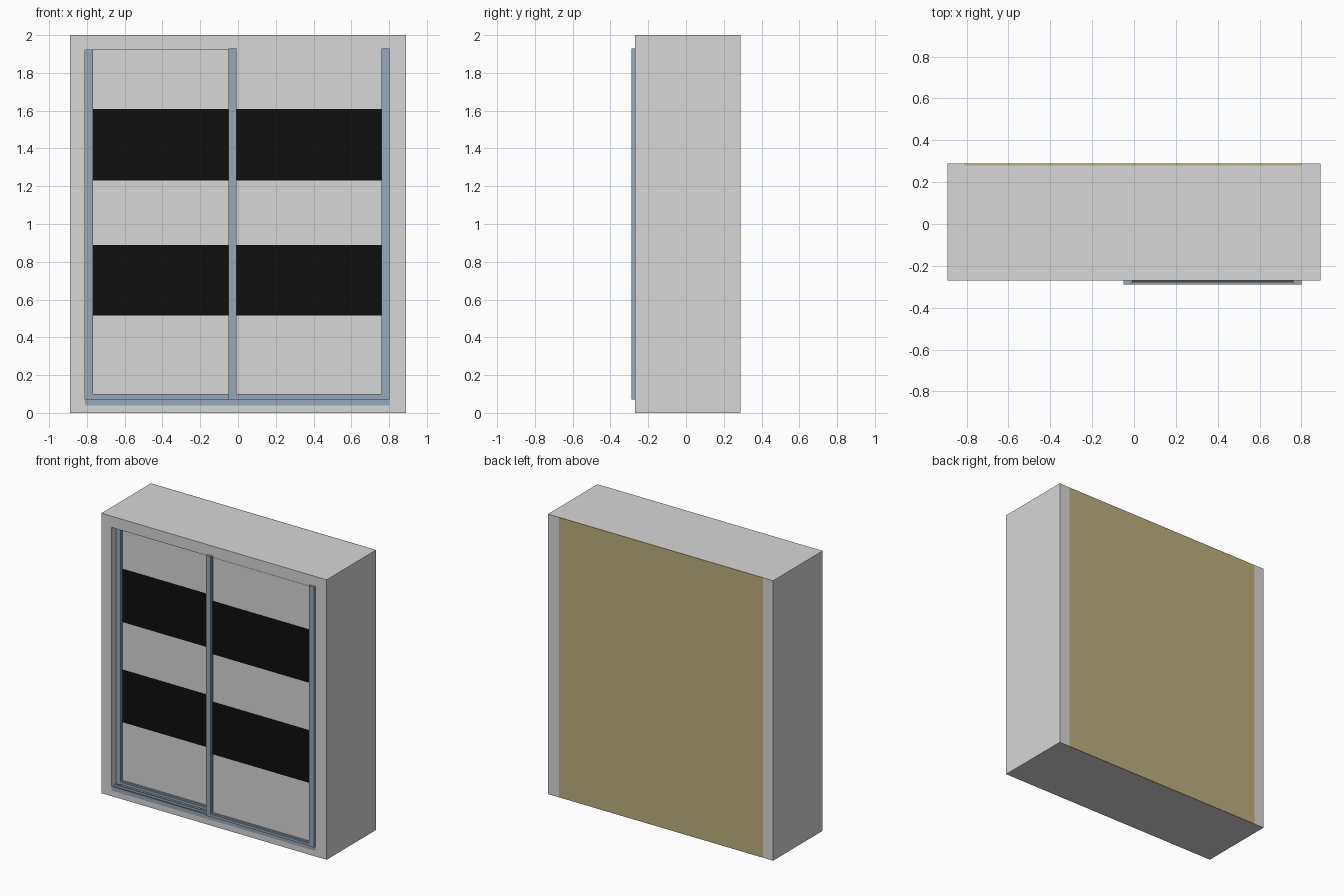
import bpy
import bmesh

if "Cube" in bpy.data.objects:
    bpy.data.objects.remove(bpy.data.objects["Cube"], do_unlink=True)


def material(name, rgb):
    m = bpy.data.materials.new(name)
    m.use_nodes = True
    m.diffuse_color = (*rgb, 1)
    node = next(n for n in m.node_tree.nodes if n.type == "BSDF_PRINCIPLED")
    node.inputs["Base Color"].default_value = (*rgb, 1)
    return m


GREY = material("light grey", (0.68, 0.68, 0.68))
BLACK = material("black", (0.0045, 0.0045, 0.0045))
STEEL = material("blue grey metal", (0.31, 0.39, 0.48))
TAN = material("tan board", (0.51, 0.43, 0.216))


def box(name, x, y, z, mat):
    """Axis-aligned box from (low, high) ranges."""
    bm = bmesh.new()
    bmesh.ops.create_cube(bm, size=1)
    for v in bm.verts:
        v.co = [r[0] if c < 0 else r[1] for c, r in zip(v.co, (x, y, z))]
    mesh = bpy.data.meshes.new(name)
    bm.to_mesh(mesh)
    bm.free()
    mesh.materials.append(mat)
    ob = bpy.data.objects.new(name, mesh)
    bpy.context.collection.objects.link(ob)
    return ob


W, IN_L, IN_R = 0.89, -0.81, 0.803      # outer half width, opening sides
FRONT, BACK, BOARD = -0.271, 0.288, 0.28
FLOOR, CEIL, TOP = 0.04, 1.92, 2.0

# Carcass: two sides, base, top and back board
box("right_side", (-W, IN_L), (FRONT, BACK), (0, TOP), GREY)
box("left_side", (IN_R, W), (FRONT, BACK), (0, TOP), GREY)
box("base", (IN_L, IN_R), (FRONT, BOARD), (0, FLOOR), GREY)
box("top", (IN_L, IN_R), (FRONT, BOARD), (CEIL, TOP), GREY)
box("back_board", (IN_L, IN_R), (BOARD, BACK), (0, TOP), TAN)

# Bottom track with guide ridges
box("bottom_track", (IN_L, IN_R), (FRONT, -0.17), (FLOOR, 0.055), STEEL)
for i, y in enumerate((FRONT, -0.235, -0.18)):
    box(f"track_ridge_{i + 1}", (IN_L, IN_R), (y, y + 0.008), (FLOOR, 0.07), STEEL)


def door(name, x0, x1, y, top):
    """Sliding door with its panel face at y."""
    stile = 0.042
    lip = 0.006
    box(name + "_panel", (x0 + 0.01, x1 - 0.01), (y, y + 0.02), (0.08, CEIL), GREY)
    for i, z in enumerate(((0.515, 0.89), (1.23, 1.61))):
        box(f"{name}_stripe_{i + 1}", (x0 + stile, x1 - stile),
            (y - 0.002, y + 0.002), z, BLACK)
    # Stiles: a raised face with a lower lip beside the panel
    for side, a, s in (("right", x0, 1), ("left", x1, -1)):
        edges = sorted((a, a + s * (stile - lip)))
        lips = sorted((a + s * (stile - lip), a + s * stile))
        box(f"{name}_{side}_stile", edges, (y - 0.015, y + 0.025), (0.07, top), STEEL)
        box(f"{name}_{side}_lip", lips, (y - 0.010, y + 0.025), (0.07, top), STEEL)
    # Bottom rail in two steps
    box(name + "_bottom_rail", (x0, x1), (y - 0.015, y + 0.025), (0.072, 0.09), STEEL)
    box(name + "_rail_lip", (x0, x1), (y - 0.008, y + 0.025), (0.09, 0.1), STEEL)


door("rear_door", IN_L, -0.005, -0.205, CEIL)
door("front_door", -0.05, 0.801, -0.273, 1.93)
